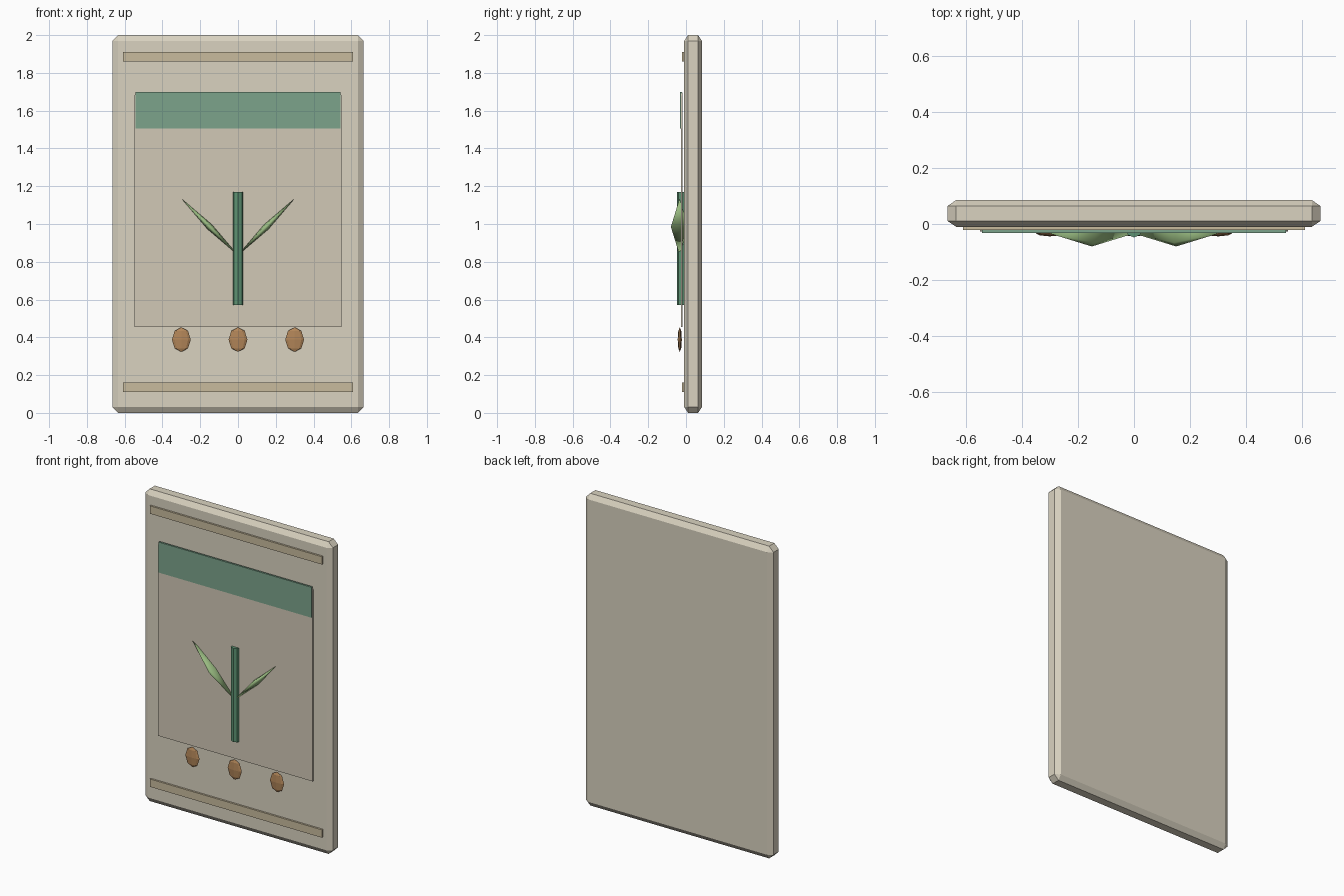
import bpy, bmesh, math
from mathutils import Matrix, Vector

if "Cube" in bpy.data.objects:
    bpy.data.objects.remove(bpy.data.objects["Cube"])


def material(name, rgb):
    m = bpy.data.materials.new(name)
    m.diffuse_color = (*rgb, 1)
    m.use_nodes = True
    m.node_tree.nodes["Principled BSDF"].inputs["Base Color"].default_value = m.diffuse_color
    return m


CREAM = material("cream paper", (0.70, 0.65, 0.53))
WINDOW = material("window paper", (0.64, 0.58, 0.47))
TAN = material("tan trim", (0.58, 0.50, 0.34))
BAND = material("band green", (0.20, 0.37, 0.26))
STEM = material("stem green", (0.11, 0.29, 0.17))
LEAF = material("leaf green", (0.32, 0.50, 0.22))
SEED = material("seed brown", (0.45, 0.24, 0.10))


def finish(name, bm, mat, smooth=False):
    bmesh.ops.recalc_face_normals(bm, faces=bm.faces[:])
    mesh = bpy.data.meshes.new(name)
    bm.to_mesh(mesh)
    bm.free()
    mesh.materials.append(mat)
    for p in mesh.polygons:
        p.use_smooth = smooth
    ob = bpy.data.objects.new(name, mesh)
    bpy.context.collection.objects.link(ob)
    return ob


def box(name, lo, hi, mat, chamfer=0, squash=1):
    """Box between two corners; squash flattens the chamfer along y."""
    lo, hi = Vector(lo), Vector(hi)
    size, mid = hi - lo, (lo + hi) / 2
    bm = bmesh.new()
    bmesh.ops.create_cube(bm, size=1)
    bmesh.ops.scale(bm, vec=(size.x, size.y / squash, size.z), verts=bm.verts[:])
    if chamfer:
        bmesh.ops.bevel(bm, geom=bm.edges[:], offset=chamfer, segments=1,
                        affect='EDGES', profile=0.5)
    bmesh.ops.scale(bm, vec=(1, squash, 1), verts=bm.verts[:])
    bmesh.ops.translate(bm, vec=mid, verts=bm.verts[:])
    return finish(name, bm, mat)


# Packet body and its crimped trim lines
box("packet_body", (-0.665, -0.01, 0), (0.665, 0.085, 2), CREAM, 0.031, 0.68)
for name, z in (("lower_trim", 0.11), ("upper_trim", 1.86)):
    box(name, (-0.61, -0.022, z), (0.61, -0.008, z + 0.05), TAN)

# Picture panel with clipped upper corners
bm = bmesh.new()
outline = [(-0.548, 0.455), (0.548, 0.455), (0.548, 1.68),
           (0.538, 1.696), (-0.538, 1.696), (-0.548, 1.68)]
face = bm.faces.new([bm.verts.new((x, -0.019, z)) for x, z in outline])
ext = bmesh.ops.extrude_face_region(bm, geom=[face], use_keep_orig=True)
bmesh.ops.translate(bm, vec=(0, -0.007, 0),
                    verts=[g for g in ext["geom"] if isinstance(g, bmesh.types.BMVert)])
finish("picture_panel", bm, WINDOW)

# Header band
box("header_band", (-0.542, -0.032, 1.505), (0.542, -0.02, 1.70), BAND)

# Plant stem
bm = bmesh.new()
bmesh.ops.create_cone(bm, cap_ends=True, segments=8, radius1=0.03, radius2=0.03,
                      depth=0.6, matrix=Matrix.Translation((0, -0.018, 0.87)))
finish("plant_stem", bm, STEM)

# Pointed leaves: eight-sided double cones leaning outwards
for name, side in (("left_leaf", -1), ("right_leaf", 1)):
    bm = bmesh.new()
    ring = [bm.verts.new((0.017 * math.cos(i * math.pi / 4),
                          0.046 * math.sin(i * math.pi / 4), 0)) for i in range(8)]
    for end in (-0.212, 0.212):
        tip = bm.verts.new((0, 0, end))
        for i in range(8):
            bm.faces.new((ring[i], ring[(i + 1) % 8], tip))
    place = (Matrix.Translation((side * 0.15, -0.034, 0.985))
             @ Matrix.Rotation(side * math.pi / 4, 4, 'Y'))
    bmesh.ops.transform(bm, matrix=place, verts=bm.verts[:])
    finish(name, bm, LEAF, True)

# Row of seeds
for i, x in enumerate((-0.3, 0, 0.3)):
    bm = bmesh.new()
    bmesh.ops.create_uvsphere(bm, u_segments=8, v_segments=4, radius=1)
    bmesh.ops.scale(bm, vec=(0.05, 0.011, 0.065), verts=bm.verts[:])
    bmesh.ops.translate(bm, vec=(x, -0.033, 0.388), verts=bm.verts[:])
    finish(f"seed_{i + 1}", bm, SEED)
